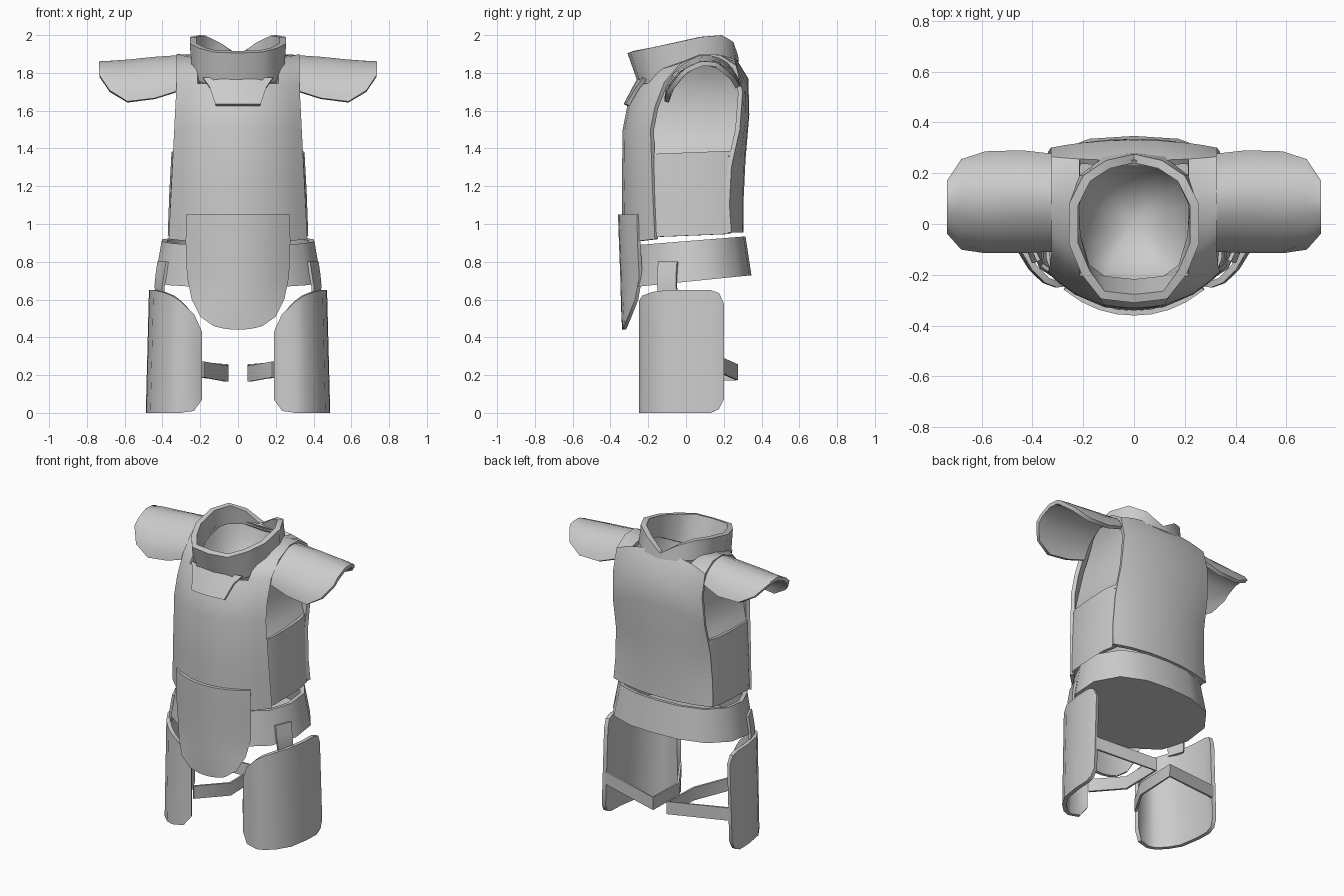
import bpy, bmesh, math
from mathutils import Vector

if "Cube" in bpy.data.objects:
    bpy.data.objects.remove(bpy.data.objects["Cube"], do_unlink=True)

GREY = bpy.data.materials.new("light_grey")
GREY.use_nodes = True
GREY.diffuse_color = (0.6, 0.6, 0.6, 1)
GREY.node_tree.nodes["Principled BSDF"].inputs["Base Color"].default_value = (0.6, 0.6, 0.6, 1)


def sheet(name, rows, thick=0.02, offset=-1, loop=False, mirror=False, skip=None, angle=40):
    """Skin a grid of points, thicken it, optionally mirror it in x."""
    bm = bmesh.new()
    grid = [[bm.verts.new(p) for p in row] for row in rows]
    n = len(grid[0])
    for i in range(len(grid) - 1):
        for j in range(n if loop else n - 1):
            k = (j + 1) % n
            quad = (grid[i][j], grid[i][k], grid[i + 1][k], grid[i + 1][j])
            if not (skip and skip(i, sum((v.co for v in quad), Vector()) / 4)):
                bm.faces.new(quad)
    bmesh.ops.delete(bm, geom=[v for v in bm.verts if not v.link_faces], context='VERTS')
    bmesh.ops.remove_doubles(bm, verts=bm.verts, dist=0.0005)
    me = bpy.data.meshes.new(name)
    bm.to_mesh(me)
    bm.free()
    ob = bpy.data.objects.new(name, me)
    bpy.context.collection.objects.link(ob)
    me.materials.append(GREY)
    bpy.ops.object.select_all(action='DESELECT')
    bpy.context.view_layer.objects.active = ob
    ob.select_set(True)
    if thick:
        m = ob.modifiers.new("thickness", 'SOLIDIFY')
        m.thickness, m.offset = thick, offset
        bpy.ops.object.modifier_apply(modifier=m.name)
    if mirror:
        m = ob.modifiers.new("mirror", 'MIRROR')
        m.use_mirror_merge = False
        bpy.ops.object.modifier_apply(modifier=m.name)
    bpy.ops.object.shade_smooth_by_angle(angle=math.radians(angle))


def ring(half):
    """Close a half outline (front to back, x >= 0) into a full loop."""
    return half + [(-x, y, z) for x, y, z in half[-2:0:-1]]


# Vest: centre and edge profiles running up the front, over the shoulder, down the back
centre = [(-.335, .9), (-.34, 1.2), (-.335, 1.5), (-.31, 1.63), (-.255, 1.74), (-.2, 1.8), (0, 1.86),
          (.15, 1.9), (.25, 1.9), (.33, 1.77), (.335, 1.58), (.315, 1.34), (.305, 1.13), (.305, .955)]
edge = [(-.165, .92), (-.178, 1.2), (-.188, 1.5), (-.165, 1.62), (-.115, 1.75), (-.03, 1.85), (.08, 1.9),
        (.18, 1.895), (.265, 1.84), (.3, 1.7), (.285, 1.5), (.24, 1.3), (.23, 1.1), (.24, .955)]
cols = [-1, -.84, -.66, -.33, 0, .33, .66, .84, 1]
vest = []
for (cy, cz), (ey, ez) in zip(centre, edge):
    w = .325 + .042 * max(0, min(1, (1.75 - ez) / .83))
    row = []
    for s in cols:
        t = abs(s) ** 2.3
        row.append((s * w, cy + (ey - cy) * t, cz + (ez - cz) * t))
    vest.append(row)
sheet("vest", vest, 0.025, skip=lambda i, c: 4 <= i <= 7 and abs(c.x) < .2)

# Side panels below the armholes
plan = [(.325, -.185), (.345, -.14), (.352, .02), (.35, .15), (.33, .235)]
sheet("side_panel", [[(x + dx, y, z + .04 * (y + .2)) for x, y in plan]
                     for z, dx in ((.93, .02), (1.15, .012), (1.37, 0))], 0.02, mirror=True)

# Lining that closes each armhole, hollowed inward
lining = []
for z, x, y0, y1 in ((1.36, .335, -.18, .24), (1.42, .295, -.205, .255), (1.5, .26, -.22, .28),
                     (1.62, .24, -.22, .29), (1.72, .25, -.15, .29), (1.8, .275, -.07, .275),
                     (1.855, .31, 0, .235)):
    lining.append([(x + .012 * math.sin(math.pi * k / 4), y0 + (y1 - y0) * k / 4, z) for k in range(5)])
sheet("armhole_lining", lining, 0.01, mirror=True, angle=60)

# Collar with a V notch at the back
rim = [(0, -.31, 1.905), (.13, -.295, 1.91), (.205, -.2, 1.93), (.255, -.08, 1.955),
       (.255, .08, 1.99), (.2, .19, 2.0), (.11, .25, 1.965), (0, .275, 1.895)]
base = [(0, -.25, 1.735), (.13, -.235, 1.73), (.205, -.18, 1.755), (.245, -.05, 1.82),
        (.25, .08, 1.87), (.215, .19, 1.875), (.12, .265, 1.87), (0, .28, 1.86)]
sheet("collar", [ring(base), ring(rim)], 0.035, loop=True, angle=50)

# Bowl closing the neck opening
bowl = []
for f, d in ((.93, 0), (.85, .3), (.65, .65), (.35, .92), (0, 1)):
    bowl.append([(x * f, .02 + (y - .02) * f, z + (1.57 - z) * d) for x, y, z in ring(base)])
sheet("neck_bowl", bowl, 0, loop=True, angle=80)

# Bib under the collar
bib = [(.12, -.33, .012, 1.635), (.15, -.283, .018, 1.725), (.185, -.255, .03, 1.775)]
sheet("collar_bib", [[(s * w, y + e * s * s, z) for s in (-1, -.5, 0, .5, 1)] for w, y, e, z in bib], 0.02)

# Shoulder guards: an arch trimmed to rounded corners at the outer end
arch = [(-.115, 1.67), (-.105, 1.73), (-.065, 1.80), (0, 1.86), (.08, 1.895),
        (.16, 1.89), (.22, 1.855), (.27, 1.79), (.29, 1.74)]


def on_arch(t):
    i = min(int(t), len(arch) - 2)
    (y0, z0), (y1, z1) = arch[i], arch[i + 1]
    return y0 + (y1 - y0) * (t - i), z0 + (z1 - z0) * (t - i)


stations = [(.315, .6, 7.3), (.44, .1, 8), (.585, 0, 7.8), (.68, 1.1, 6.7), (.735, 2.4, 5.2)]
guard = []
for k in range(11):
    row = []
    for x, a, b in stations:
        y, z = on_arch(a + (b - a) * k / 10)
        row.append((x, y, z - .08 * (x - .32)))
    guard.append(row)
sheet("shoulder_guard", guard, 0.025, mirror=True)

# Belt: flared, tilted band closed underneath
band = [(0, -.27), (.2, -.25), (.34, -.16), (.405, -.02), (.4, .13), (.31, .25), (.16, .305), (0, .315)]
top = [(x, y, .89 + .08 * (y + .24)) for x, y in band]
bottom = [(x * 1.09, y * 1.1, .67 + .1 * (y * 1.1 + .24)) for x, y in band]
sheet("belt", [[(0, 0, .694)] * 14, ring(bottom), ring(top)], 0.03, loop=True)

# Rounded groin plate
groin = [(.13, -.338, .01, .44), (.2, -.342, .035, .51), (.245, -.345, .075, .6), (.27, -.348, .1, .72),
         (.277, -.355, .098, .9), (.275, -.36, .1, 1.05)]
sheet("groin_plate", [[(s * w, y + e * abs(s) ** 2.2, z + (.02 * s * s if z < .45 else 0))
                       for s in (-1, -.75, -.5, -.25, 0, .25, .5, .75, 1)] for w, y, e, z in groin], 0.02)

# Thigh plates: plan point, low edge, high edge
thigh = [(.19, -.218, .07, .43), (.23, -.24, .01, .52), (.3, -.25, 0, .59), (.345, -.232, 0, .62),
         (.395, -.18, 0, .64), (.44, -.1, 0, .65), (.46, .03, 0, .65), (.463, .13, 0, .65),
         (.46, .175, .02, .635), (.455, .2, .07, .58)]
sheet("thigh_plate", [[(x + .025 * (x - .19) / .27 * (1 - 2 * t / 3), y, lo + (hi - lo) * t)
                       for x, y, lo, hi in thigh] for t in (0, .33, .67, 1)], 0.025, mirror=True)

# Thigh straps around the back of the leg
path = [(.185, -.205, .23), (.058, 0, .207), (.055, .27, .215), (.46, .19, .25)]
sheet("thigh_strap", [[(x, y, z + h) for x, y, z in path] for h in (-.042, .042)], 0.014, 0, mirror=True)

# Short hangers joining belt and thigh plates
hang = [(.395, -.145, .43, -.045, .62), (.395, -.15, .435, -.05, .67), (.385, -.15, .43, -.05, .73),
        (.375, -.145, .42, -.045, .8)]
sheet("hanger_strap", [[(a, b, z), (c, d, z)] for a, b, c, d, z in hang], 0.015, 0, mirror=True)
